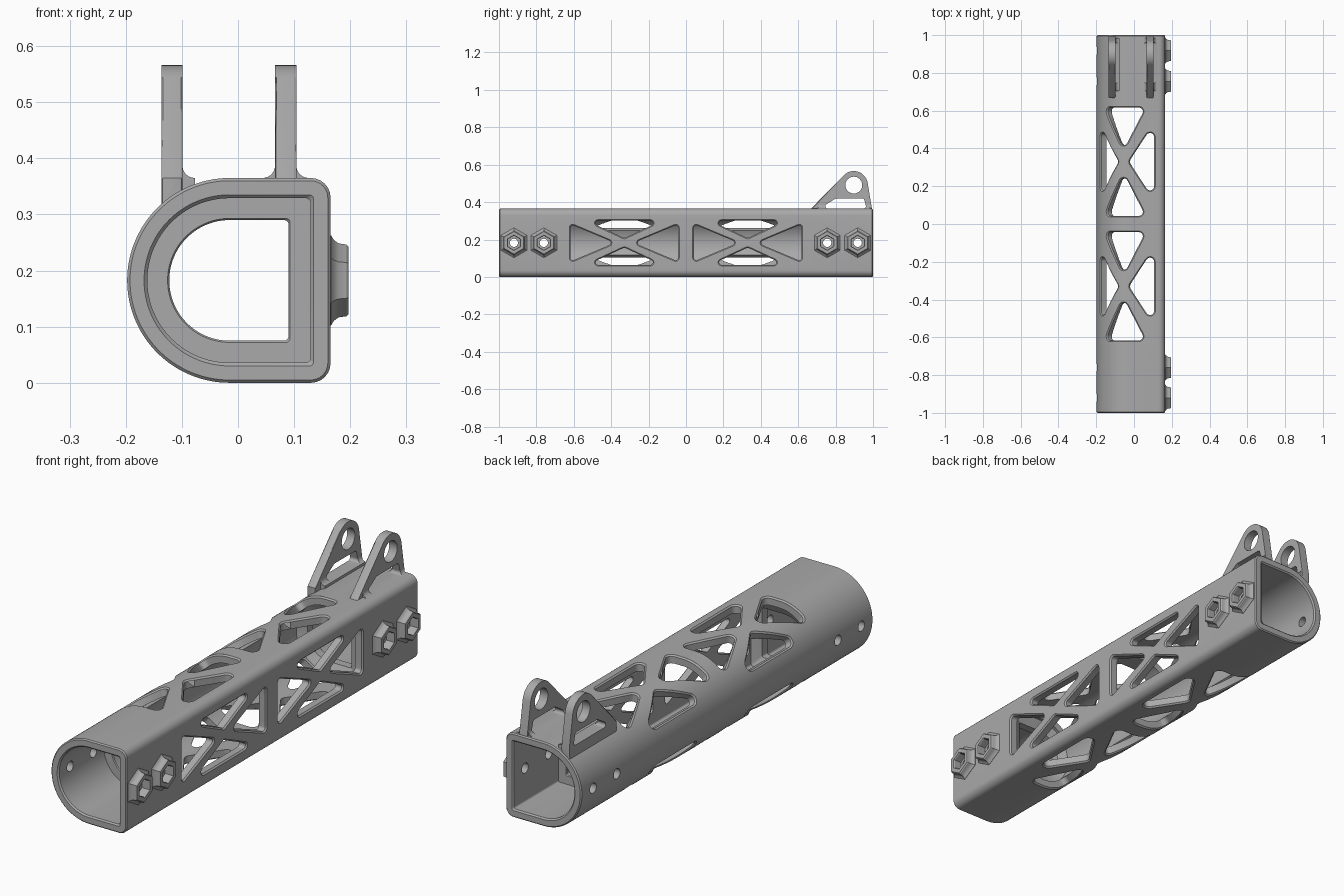
import bpy, bmesh
from math import cos, sin, pi, atan2, radians

if "Cube" in bpy.data.objects:
    bpy.data.objects.remove(bpy.data.objects["Cube"], do_unlink=True)

mat = bpy.data.materials.new("plain_grey")
mat.use_nodes = True
GREY = (0.4, 0.4, 0.4, 1)
mat.diffuse_color = GREY
mat.node_tree.nodes["Principled BSDF"].inputs["Base Color"].default_value = GREY

R = 0.1825          # half height of the D shaped tube
CX = -0.015         # centre of its round side
FLAT = 0.165        # x of its flat side
WALL = 0.036


def arc(cx, cy, r, a0, a1, n):
    return [(cx + r * cos(a0 + (a1 - a0) * i / n), cy + r * sin(a0 + (a1 - a0) * i / n))
            for i in range(n + 1)]


def loft(name, rings, loop=False, poke=False, bevel=0):
    """Skin a list of equal rings, capping the ends unless they loop."""
    bm = bmesh.new()
    rows = [[bm.verts.new(p) for p in ring] for ring in rings]
    n = len(rows[0])
    for k in range(len(rows) if loop else len(rows) - 1):
        a, b = rows[k], rows[(k + 1) % len(rows)]
        for i in range(n):
            j = (i + 1) % n
            bm.faces.new((a[i], a[j], b[j], b[i]))
    if not loop:
        caps = [bm.faces.new(rows[0]), bm.faces.new(rows[-1])]
        if bevel:
            edges = list({e for f in caps for e in f.edges})
            bmesh.ops.bevel(bm, geom=edges, offset=bevel, segments=2, profile=0.5,
                            affect='EDGES')
        if poke:
            bmesh.ops.poke(bm, faces=caps)
    bmesh.ops.recalc_face_normals(bm, faces=bm.faces[:])
    me = bpy.data.meshes.new(name)
    bm.to_mesh(me)
    bm.free()
    me.materials.append(mat)
    ob = bpy.data.objects.new(name, me)
    bpy.context.collection.objects.link(ob)
    return ob


def along_x(profile, x):
    return [(x, y, z) for y, z in profile]


def rounded(centres, r, steps=6, parts=6):
    """Convex outline around corner centres (counter-clockwise), sides subdivided."""
    n, arcs = len(centres), []
    for i in range(n):
        p, c, q = centres[i - 1], centres[i], centres[(i + 1) % n]
        a0 = atan2(-(c[0] - p[0]), c[1] - p[1])
        a1 = atan2(-(q[0] - c[0]), q[1] - c[1])
        arcs.append(arc(c[0], c[1], r, a0, a0 + (a1 - a0) % (2 * pi), steps))
    out = []
    for i in range(n):
        out += arcs[i]
        a, b = arcs[i][-1], arcs[(i + 1) % n][0]
        out += [(a[0] + (b[0] - a[0]) * k / parts, a[1] + (b[1] - a[1]) * k / parts)
                for k in range(1, parts)]
    return out


def combine(body, other, operation):
    other.hide_render = True
    m = body.modifiers.new(operation, 'BOOLEAN')
    m.operation, m.solver, m.object = operation, 'EXACT', other
    bpy.context.view_layer.objects.active = body
    bpy.ops.object.modifier_apply(modifier=m.name)
    bpy.data.objects.remove(other, do_unlink=True)


# Tube: D section, with an inner stop lip near each end
def section(y, d):
    rc = max(0.035 - d, 0.008)
    x, z = FLAT - d - rc, R - d - rc
    pts = arc(CX, R, R - d, pi / 2, 3 * pi / 2, 64)
    pts += arc(x, R - z, rc, -pi / 2, 0, 6) + arc(x, R + z, rc, 0, pi / 2, 6)
    return [(px, y, pz) for px, pz in pts]


half = [(0.63, WALL), (0.65, 0.075), (0.686, 0.075), (0.69, 0.072), (0.69, WALL),
        (0.994, WALL), (1, WALL - 0.006), (1, 0.005), (0.995, 0)]
stations = half + [(-y, d) for y, d in reversed(half)]
tube = loft("tube", [section(y, d) for y, d in stations], loop=True)

# Pair of lugs on top at the back
EYE = (0.897, 0.491)


def lug(name, x0, x1, foot):
    prof = arc(EYE[0], EYE[1], 0.075, radians(10), radians(135), 24)
    prof += [(0.668, 0.365), (0.668, foot), (0.994, foot), (0.994, 0.365)]
    return loft(name, [along_x(prof, x0), along_x(prof, x1)], bevel=0.005)


def fillet(x, s):
    r = 0.022
    prof = [(x - s * 0.006, 0.335), (x - s * 0.006, 0.365 + r)]
    prof += [(x + s * r * (1 - cos(t)), 0.365 + r - r * sin(t))
             for t in [pi / 2 * i / 6 for i in range(7)]]
    prof.append((x + s * r, 0.335))
    return loft("lug_fillet", [[(a, y, b) for a, b in prof] for y in (0.705, 0.985)])


parts = [lug("right_lug", -0.136, -0.099, 0.306), lug("left_lug", 0.066, 0.104, 0.34),
         fillet(-0.099, 1), fillet(0.066, -1), fillet(0.104, 1)]

# Hexagonal bolt bosses on the flat side
BOLTS = [(y, R) for y in (-0.92, -0.76, 0.755, 0.918)]


def disc(y, z, r, n):
    return [(y + r * sin(2 * pi * i / n), z + r * cos(2 * pi * i / n)) for i in range(n)]


for y, z in BOLTS:
    rings = [(0.145, 0.08), (0.166, 0.08), (0.171, 0.072), (0.179, 0.066), (0.193, 0.064),
             (0.197, 0.06)]
    parts.append(loft("bolt_boss", [along_x(disc(y, z, r, 6), x) for x, r in rings]))
for p in parts:
    combine(tube, p, 'UNION')

# Bolt holes and hex sockets
cutters = []
for y, z in BOLTS:
    cutters.append(loft("bolt_hole", [along_x(disc(y, z, 0.022, 24), x) for x in (-0.3, 0.3)]))
    cutters.append(loft("hex_socket", [along_x(disc(y, z, r, 6), x)
                                       for x, r in ((0.16, 0.038), (0.192, 0.038),
                                                    (0.205, 0.046))]))

# Lug eyes and lower openings
cutters.append(loft("lug_eye", [along_x(disc(*EYE, 0.045, 40), x) for x in (-0.3, 0.3)]))
opening = rounded([(0.757, 0.378), (0.95, 0.378), (0.942, 0.408), (0.805, 0.408)], 0.012)
cutters.append(loft("lug_opening", [along_x(opening, x) for x in (-0.3, 0.3)]))


# Truss windows: flat patterns (u across, v along) wrapped onto the tube
def wrap_top(u, v, d):
    s = u - 0.04
    if s >= 0:
        return (CX + s, v, 2 * R - d)
    return (CX + (R - d) * sin(s / R), v, R + (R - d) * cos(s / R))


def wrap_bottom(u, v, d):
    x, y, z = wrap_top(u, v, d)
    return (x, y, 2 * R - z)


def wrap_side(u, v, d):
    return (FLAT - d, v, R + u)


def truss(wrap, end, side, r):
    for mid in (-0.33, 0.33):
        for s in (-1, 1):
            for tri in (end, side):
                c = [(s * u, s * v) for u, v in tri]
                rings = []
                for d, grow in ((-0.035, 0.006), (0, 0.006), (0.006, 0), (0.068, 0)):
                    rings.append([wrap(u, v + mid, d) for u, v in rounded(c, r + grow)])
                cutters.append(loft("truss_window", rings, poke=True))


wide_end = [(0, 0.11), (0.08, 0.265), (-0.08, 0.265)]
wide_side = [(0.055, 0), (0.14, -0.13), (0.14, 0.13)]
for wrap in (wrap_top, wrap_bottom):
    truss(wrap, wide_end, wide_side, 0.022)
truss(wrap_side, [(0, 0.085), (0.08, 0.275), (-0.08, 0.275)],
      [(0.04, 0), (0.105, -0.14), (0.105, 0.14)], 0.013)

for c in cutters:
    combine(tube, c, 'DIFFERENCE')

# Smooth rounded surfaces, keep hard edges
bpy.ops.object.select_all(action='DESELECT')
tube.select_set(True)
bpy.context.view_layer.objects.active = tube
bpy.ops.object.shade_smooth_by_angle(angle=radians(28))
